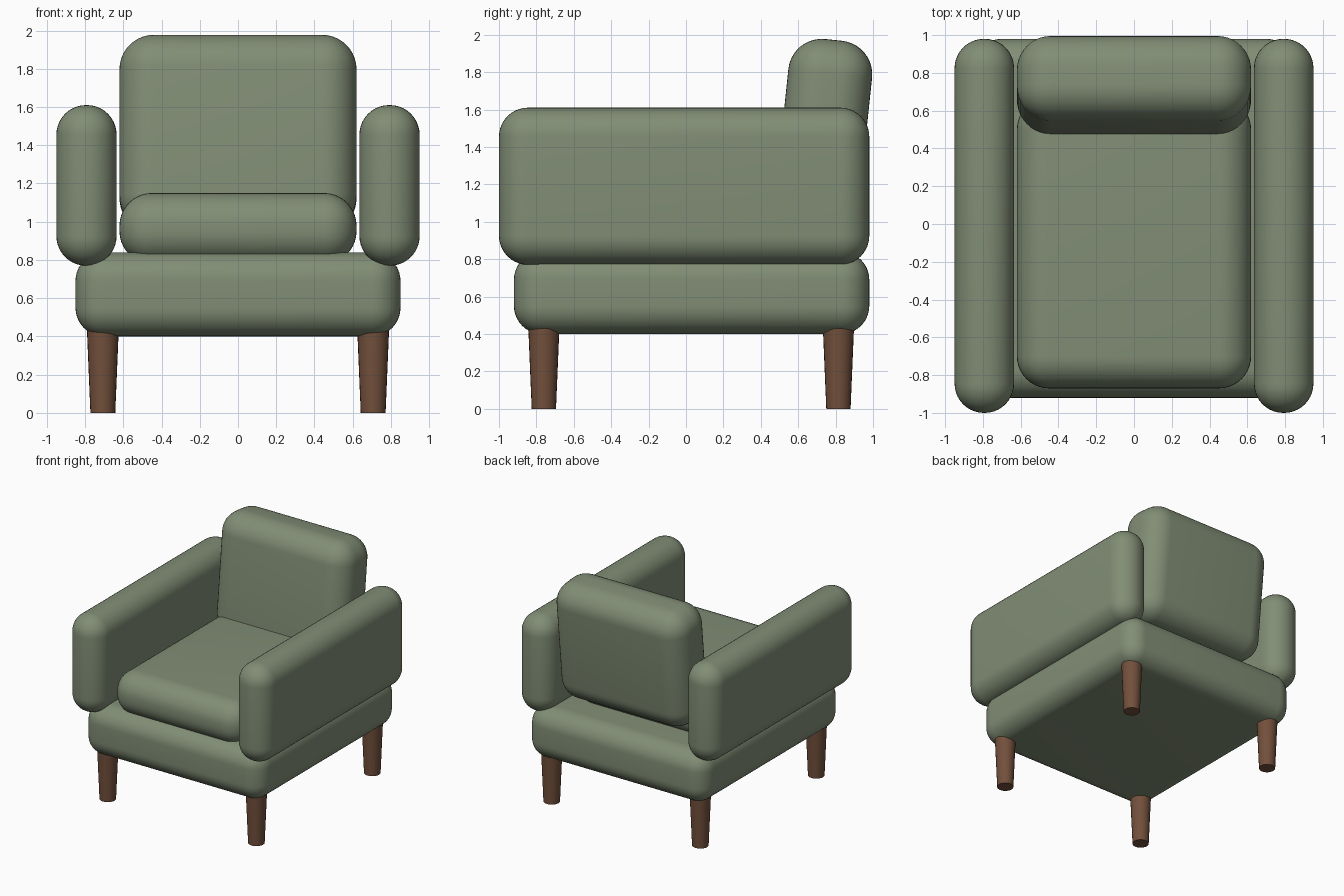
import bpy, math

if "Cube" in bpy.data.objects:
    bpy.data.objects.remove(bpy.data.objects["Cube"])


def material(name, rgb):
    m = bpy.data.materials.new(name)
    m.diffuse_color = (*rgb, 1)
    m.use_nodes = True
    m.node_tree.nodes["Principled BSDF"].inputs["Base Color"].default_value = m.diffuse_color
    return m


fabric = material("green_fabric", (0.22, 0.27, 0.18))
wood = material("brown_wood", (0.17, 0.08, 0.045))


def finish(ob, name, mat):
    ob.name = name
    ob.data.materials.append(mat)
    bpy.ops.object.shade_smooth_by_angle(angle=math.radians(35))


def cushion(name, lo, hi, radius, tilt=0):
    """Box between two corners with fully rounded edges."""
    centre = [(a + b) / 2 for a, b in zip(lo, hi)]
    bpy.ops.mesh.primitive_cube_add(size=1, location=centre)
    ob = bpy.context.object
    ob.scale = [b - a for a, b in zip(lo, hi)]
    bpy.ops.object.transform_apply(location=False, rotation=False, scale=True)
    bevel = ob.modifiers.new("round_edges", 'BEVEL')
    bevel.width = radius
    bevel.segments = 10
    bevel.limit_method = 'NONE'
    bpy.ops.object.modifier_apply(modifier=bevel.name)
    ob.rotation_euler.x = tilt
    finish(ob, name, fabric)


# Upholstered base and seat cushion
cushion("base", (-0.85, -0.92, 0.40), (0.85, 0.98, 0.84), 0.15)
cushion("seat_cushion", (-0.62, -0.87, 0.78), (0.62, 0.67, 1.15), 0.17)

# Backrest, leaning slightly backwards
cushion("backrest", (-0.62, 0.511, 0.945), (0.62, 0.961, 1.975), 0.18,
        tilt=-math.radians(6))

# Armrests and tapered legs on both sides
for side, s in (("left", -1), ("right", 1)):
    x0, x1 = sorted((s * 0.635, s * 0.95))
    cushion(side + "_armrest", (x0, -1.0, 0.77), (x1, 0.98, 1.61), 0.155)
    for end, y in (("front", -0.76), ("back", 0.815)):
        bpy.ops.mesh.primitive_cone_add(vertices=24, radius1=0.065, radius2=0.086,
                                        depth=0.5, location=(s * 0.707, y, 0.25))
        finish(bpy.context.object, f"{end}_{side}_leg", wood)
